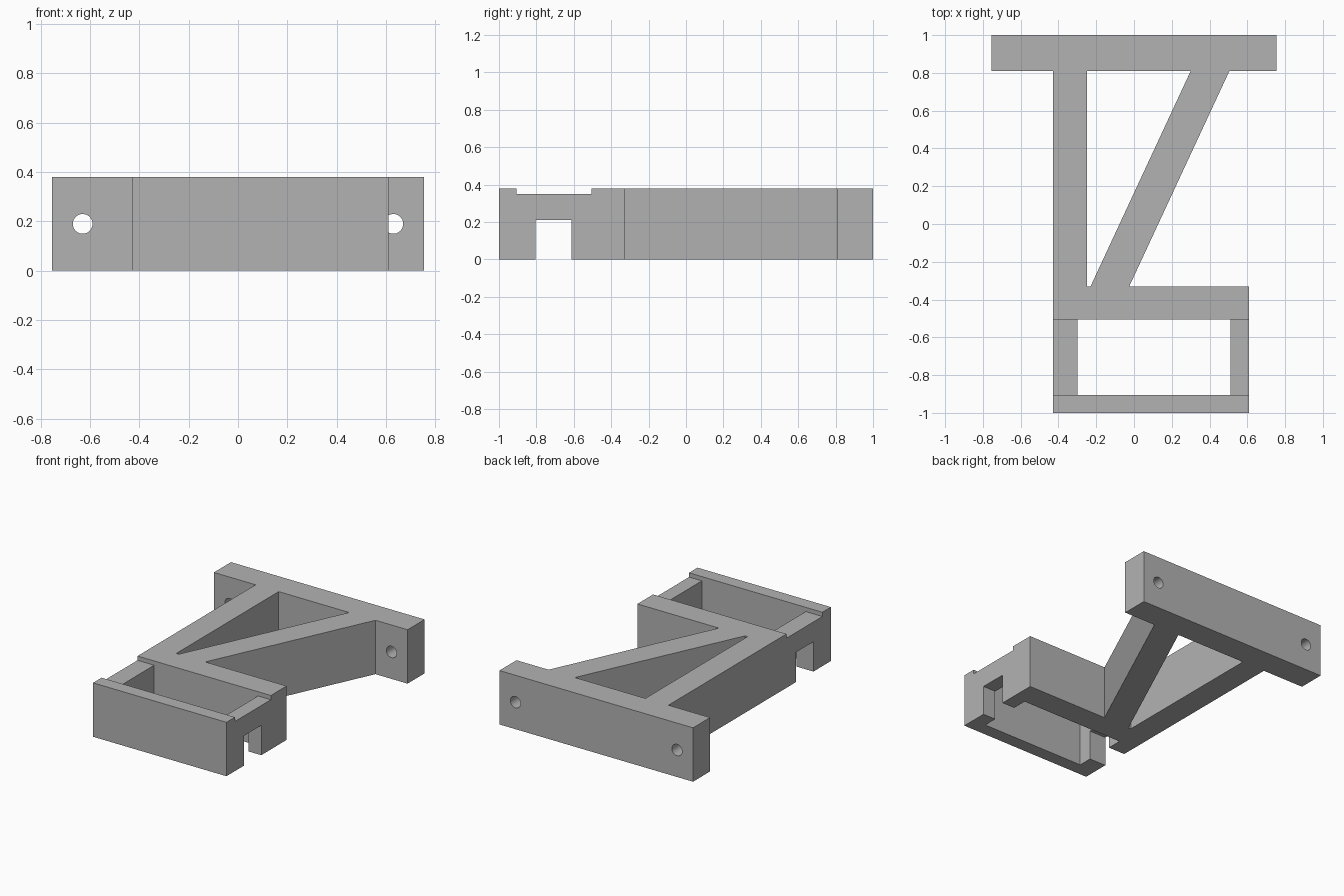
import bpy
import bmesh
import math
from mathutils import Matrix

cube = bpy.data.objects.get("Cube")
if cube:
    bpy.data.objects.remove(cube, do_unlink=True)

HEIGHT = 0.38

grey = bpy.data.materials.new("plain grey")
grey.use_nodes = True
colour = (0.45, 0.45, 0.45, 1)
grey.diffuse_color = colour
grey.node_tree.nodes["Principled BSDF"].inputs["Base Color"].default_value = colour


def finish(bm, name):
    bmesh.ops.recalc_face_normals(bm, faces=bm.faces)
    mesh = bpy.data.meshes.new(name)
    bm.to_mesh(mesh)
    bm.free()
    mesh.materials.append(grey)
    obj = bpy.data.objects.new(name, mesh)
    bpy.context.collection.objects.link(obj)
    return obj


def prism(name, outline, z0, z1):
    """Extrude a plan outline from z0 up to z1."""
    bm = bmesh.new()
    face = bm.faces.new([bm.verts.new((x, y, z0)) for x, y in outline])
    top = bmesh.ops.extrude_face_region(bm, geom=[face])["geom"]
    verts = [v for v in top if isinstance(v, bmesh.types.BMVert)]
    bmesh.ops.translate(bm, verts=verts, vec=(0, 0, z1 - z0))
    return finish(bm, name)


def block(name, x0, x1, y0, y1, z0, z1):
    return prism(name, [(x0, y0), (x1, y0), (x1, y1), (x0, y1)], z0, z1)


def bore(name, x):
    bm = bmesh.new()
    bmesh.ops.create_cone(bm, cap_ends=True, segments=32, radius1=0.04,
                          radius2=0.04, depth=0.28,
                          matrix=Matrix.Translation((x, 0.91, HEIGHT / 2))
                          @ Matrix.Rotation(math.pi / 2, 4, "X"))
    return finish(bm, name)


# Whole bracket: mounting bar, two struts and cradle in one outline
bracket = prism("bracket", [
    (-0.755, 1), (-0.755, 0.81), (-0.43, 0.81), (-0.43, -1), (0.61, -1),
    (0.61, -0.33), (-0.025, -0.33), (0.505, 0.81), (0.755, 0.81), (0.755, 1),
], 0, HEIGHT)

cutters = [
    # Opening between the straight and slanted struts
    prism("strut_opening_cutter",
          [(-0.25, 0.81), (0.30, 0.81), (-0.23, -0.33), (-0.25, -0.33)], -0.1, 0.5),
    # Cradle opening
    block("cradle_opening_cutter", -0.30, 0.51, -0.905, -0.505, -0.1, 0.5),
    # Lowered tops of the cradle side walls
    block("wall_top_cutter", -0.6, 0.8, -0.905, -0.505, 0.35, 0.5),
    # Notches under the cradle side walls
    block("wall_notch_cutter", -0.6, 0.8, -0.805, -0.612, -0.1, 0.21),
    # Screw holes in the mounting bar
    bore("left_hole_cutter", 0.63),
    bore("right_hole_cutter", -0.63),
]

bpy.context.view_layer.objects.active = bracket
for cutter in cutters:
    cutter.hide_render = True
    cut = bracket.modifiers.new(cutter.name, "BOOLEAN")
    cut.operation = "DIFFERENCE"
    cut.solver = "EXACT"
    cut.object = cutter
    bpy.ops.object.modifier_apply(modifier=cut.name)
    bpy.data.objects.remove(cutter, do_unlink=True)

# Smooth the hole walls, keep the corners sharp
bracket.select_set(True)
bpy.ops.object.shade_smooth_by_angle(angle=math.radians(30))
